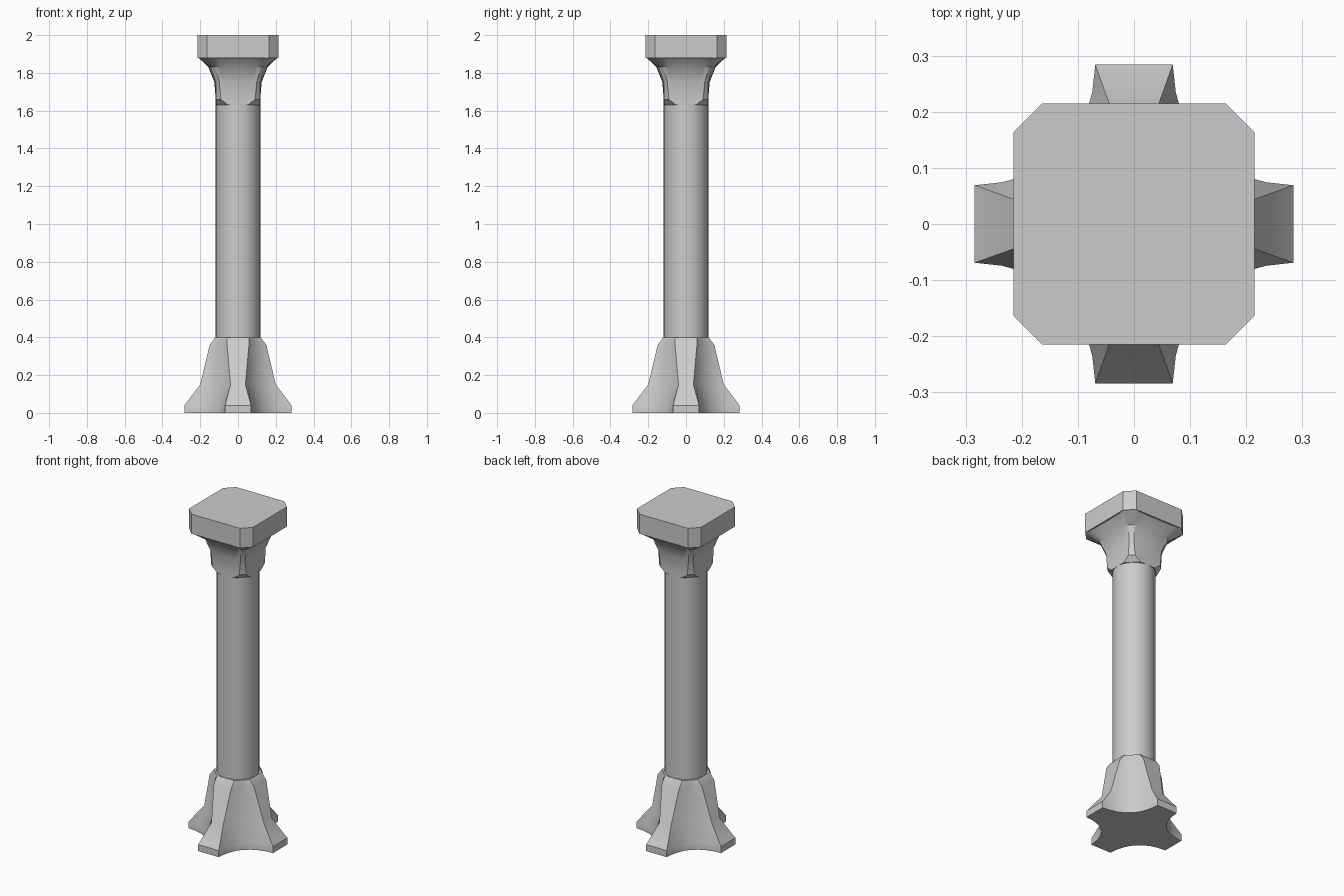
import bpy, bmesh
from math import radians, pi, sqrt
from mathutils import Vector, Matrix

cube = bpy.data.objects.get("Cube")
if cube:
    bpy.data.objects.remove(cube)

stone = bpy.data.materials.new("grey stone")
stone.use_nodes = True
GREY = (0.6, 0.6, 0.6, 1)
stone.diffuse_color = GREY
stone.node_tree.nodes["Principled BSDF"].inputs["Base Color"].default_value = GREY


def section(reach, half, hollow, steps=8):
    """Four-armed outline: flat arm ends joined by concave arcs."""
    start, end = Vector((reach, half)), Vector((half, reach))
    middle = (start + end) / 2
    control = Vector((1, 1)) * (hollow * sqrt(2)) - middle
    arc = []
    for i in range(steps + 1):
        t = i / steps
        arc.append(start * (1 - t) ** 2 + control * (2 * t * (1 - t)) + end * t ** 2)
    return [Matrix.Rotation(k * pi / 2, 2) @ p for k in range(4) for p in arc]


def loft(name, rings, turn=0):
    """Skin a stack of (height, outline) rings and close both ends."""
    bm = bmesh.new()
    loops = [[bm.verts.new((p.x, p.y, z)) for p in outline] for z, outline in rings]
    for low, high in zip(loops, loops[1:]):
        for i in range(len(low)):
            j = (i + 1) % len(low)
            bm.faces.new((low[i], low[j], high[j], high[i]))
    bm.faces.new(loops[0][::-1])
    bm.faces.new(loops[-1])
    bmesh.ops.rotate(bm, verts=bm.verts, matrix=Matrix.Rotation(turn, 3, "Z"))
    bmesh.ops.recalc_face_normals(bm, faces=bm.faces)
    mesh = bpy.data.meshes.new(name)
    bm.to_mesh(mesh)
    bm.free()
    mesh.materials.append(stone)
    obj = bpy.data.objects.new(name, mesh)
    bpy.context.collection.objects.link(obj)
    bpy.ops.object.select_all(action="DESELECT")
    obj.select_set(True)
    bpy.context.view_layer.objects.active = obj
    bpy.ops.object.shade_smooth_by_angle(angle=radians(30))
    return obj


# Base with four splayed feet: height, reach, half width, hollow radius
feet = [(0, .284, .069, .18), (.04, .284, .069, .18), (.15, .2, .039, .15),
        (.36, .15, .058, .133), (.4, .12, .058, .126)]
loft("base", [(z, section(*row)) for z, *row in feet])

# Round shaft
circle = [Matrix.Rotation(i * pi / 16, 2) @ Vector((.118, 0)) for i in range(32)]
loft("shaft", [(.38, circle), (1.66, circle)])

# Flared capital with four corner ribs
ribs = [(1.63, .12, .046, .118), (1.66, .147, .019, .118), (1.75, .153, .013, .125),
        (1.83, .187, .016, .157), (1.88, .262, .036, .205)]
loft("capital", [(z, section(*row)) for z, *row in ribs], pi / 4)

# Square top slab with cut corners
corners = [Vector((.215, -.163)), Vector((.215, .163))]
slab = [Matrix.Rotation(k * pi / 2, 2) @ p for k in range(4) for p in corners]
loft("top_slab", [(1.88, slab), (2, slab)])
